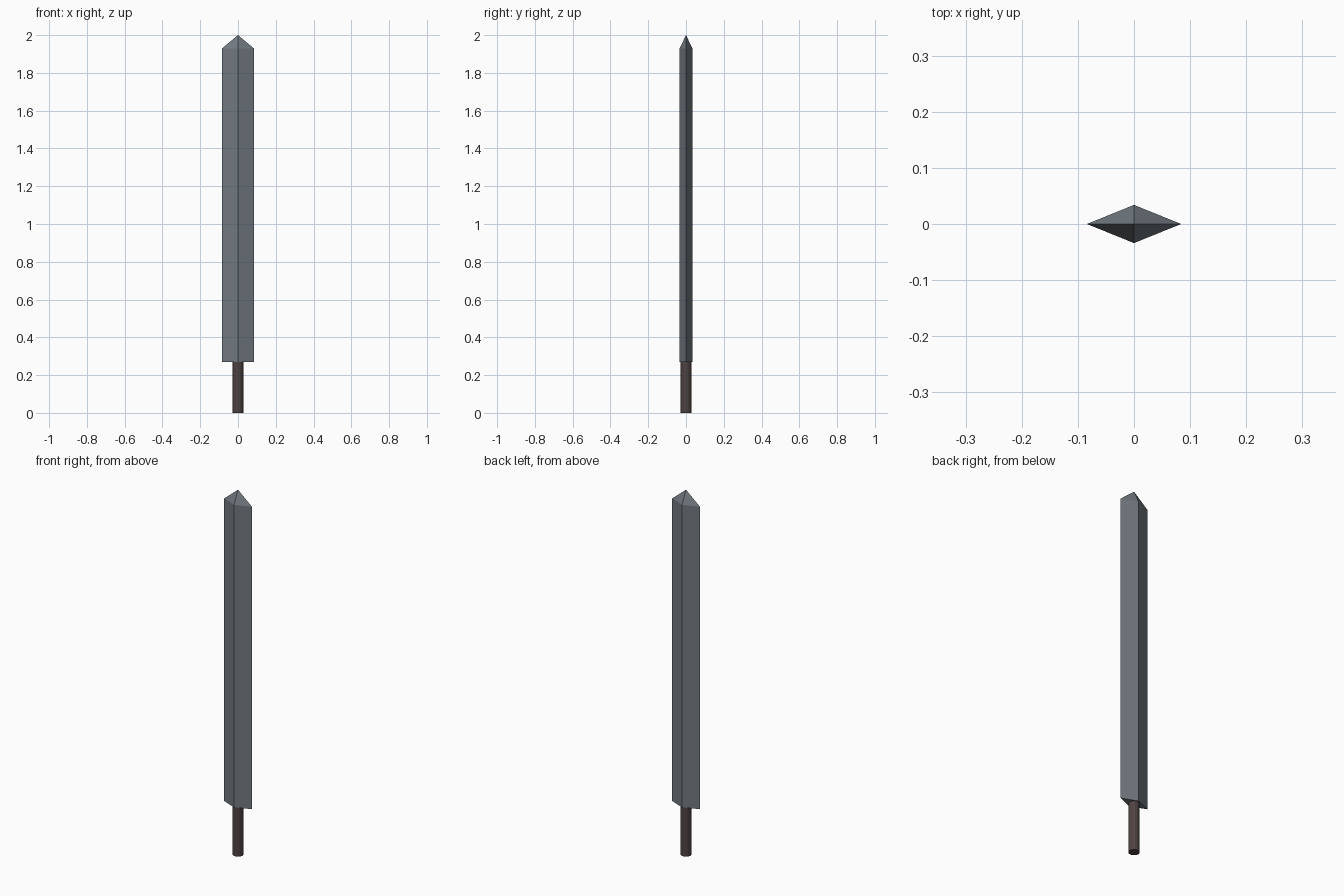
import bpy
import bmesh

cube = bpy.data.objects.get("Cube")
if cube:
    bpy.data.objects.remove(cube, do_unlink=True)


def material(name, rgb):
    mat = bpy.data.materials.new(name)
    mat.use_nodes = True
    color = (*rgb, 1)
    mat.diffuse_color = color
    mat.node_tree.nodes["Principled BSDF"].inputs["Base Color"].default_value = color
    return mat


def add_object(name, bm, mat):
    bmesh.ops.recalc_face_normals(bm, faces=bm.faces[:])
    mesh = bpy.data.meshes.new(name)
    bm.to_mesh(mesh)
    bm.free()
    mesh.materials.append(mat)
    obj = bpy.data.objects.new(name, mesh)
    bpy.context.collection.objects.link(obj)
    return obj


steel = material("blade_steel", (0.165, 0.19, 0.215))
brown = material("dark_brown_grip", (0.08, 0.056, 0.055))

HALF_WIDTH, HALF_DEPTH = 0.084, 0.034
GUARD_Z, SHOULDER_Z, TIP_Z = 0.27, 1.93, 2.0

# Blade: diamond cross-section, flat base, four-sided point
bm = bmesh.new()
section = [(HALF_WIDTH, 0), (0, HALF_DEPTH), (-HALF_WIDTH, 0), (0, -HALF_DEPTH)]
base = [bm.verts.new((x, y, GUARD_Z)) for x, y in section]
shoulder = [bm.verts.new((x, y, SHOULDER_Z)) for x, y in section]
tip = bm.verts.new((0, 0, TIP_Z))
bm.faces.new(base[::-1])
for i in range(4):
    j = (i + 1) % 4
    bm.faces.new((base[i], base[j], shoulder[j], shoulder[i]))
    bm.faces.new((shoulder[i], shoulder[j], tip))
add_object("blade", bm, steel)

# Grip: plain faceted rod under the blade
bm = bmesh.new()
bmesh.ops.create_cone(bm, cap_ends=True, segments=12, radius1=0.028,
                      radius2=0.028, depth=GUARD_Z)
bmesh.ops.translate(bm, verts=bm.verts[:], vec=(0, 0, GUARD_Z / 2))
add_object("grip", bm, brown)
